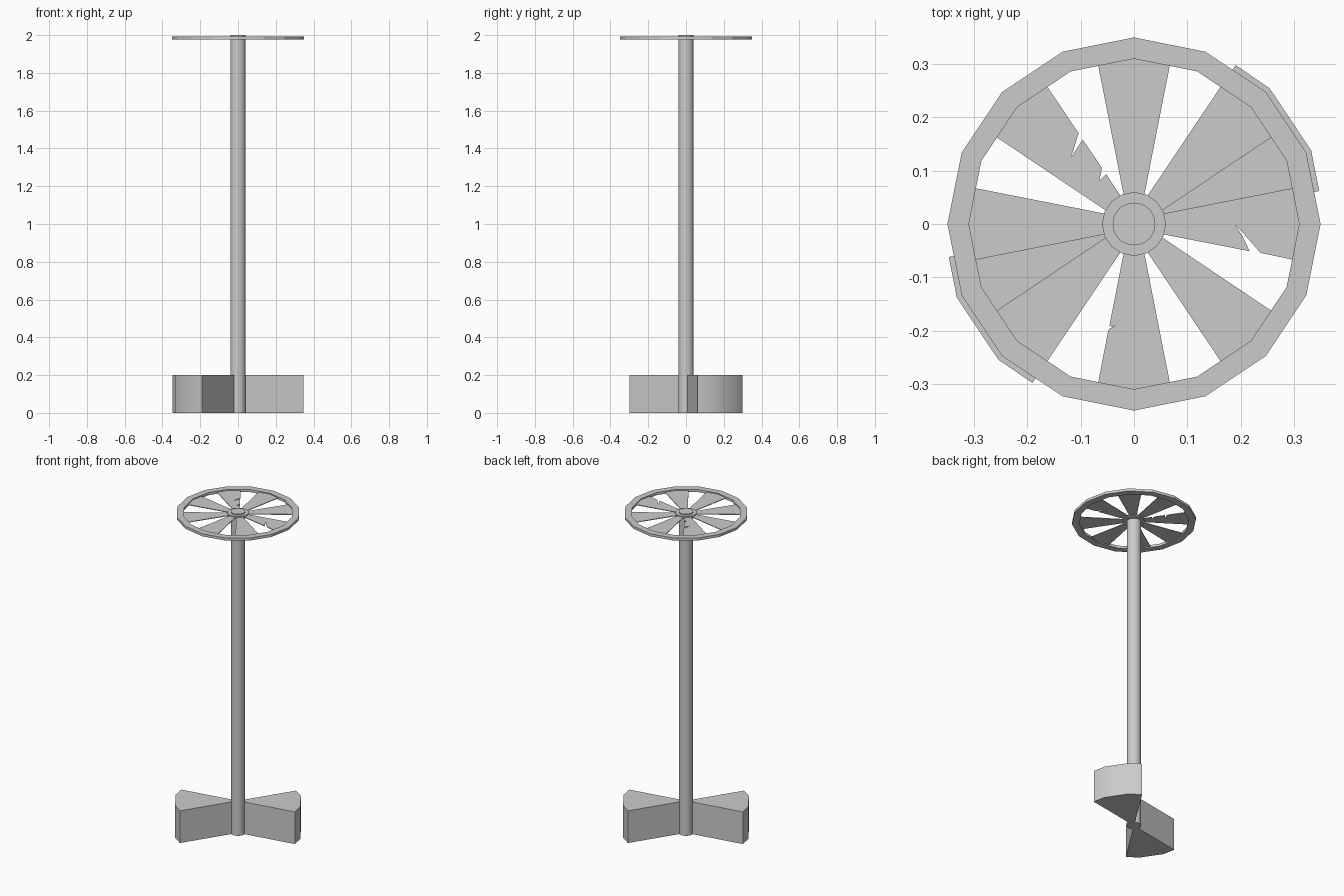
import bpy
from math import sin, cos, radians, pi

if "Cube" in bpy.data.objects:
    bpy.data.objects.remove(bpy.data.objects["Cube"])

ROTOR_BOTTOM, ROTOR_TOP = 1.977, 1.993


def prism(name, outline, z0, z1, smooth=False):
    """Extrude a counter-clockwise 2D outline from z0 to z1."""
    n = len(outline)
    verts = [(x, y, z0) for x, y in outline] + [(x, y, z1) for x, y in outline]
    faces = [tuple(reversed(range(n))), tuple(range(n, 2 * n))]
    faces += [(i, (i + 1) % n, (i + 1) % n + n, i + n) for i in range(n)]
    return finish(name, verts, faces, smooth)


def finish(name, verts, faces, smooth=False):
    mesh = bpy.data.meshes.new(name)
    mesh.from_pydata(verts, [], faces)
    obj = bpy.data.objects.new(name, mesh)
    bpy.context.collection.objects.link(obj)
    if smooth:
        bpy.ops.object.select_all(action='DESELECT')
        obj.select_set(True)
        bpy.context.view_layer.objects.active = obj
        bpy.ops.object.shade_smooth_by_angle(angle=radians(35))
    return obj


def polar(r, degrees):
    return (r * cos(radians(degrees)), r * sin(radians(degrees)))


def circle(r, sides):
    return [polar(r, 360 * i / sides) for i in range(sides)]


# Pole
prism("pole", circle(0.04, 32), 0, 2, True)

# Two opposite foot wedges, cut from a 16-sided disc
wedge = [(0, 0), polar(0.353, 10.1), polar(0.36, 22.5),
         polar(0.36, 45), polar(0.354, 57.4)]
for i in range(2):
    foot = prism(f"foot_wedge_{i + 1}", wedge, 0, 0.2, True)
    foot.rotation_euler.z = pi * i

# Rotor hub
prism("rotor_hub", circle(0.06, 16), ROTOR_BOTTOM, ROTOR_TOP)

# Rotor rim: 16-sided ring with a rectangular section
N = 16
rings = [(0.35, ROTOR_BOTTOM), (0.35, ROTOR_TOP), (0.31, ROTOR_TOP), (0.31, ROTOR_BOTTOM)]
verts = [(*polar(r, 360 * i / N), z) for i in range(N) for r, z in rings]
faces = []
for i in range(N):
    a, b = 4 * i, 4 * ((i + 1) % N)
    for k in range(4):
        m = (k + 1) % 4
        faces.append((a + k, b + k, b + m, a + m))
finish("rotor_rim", verts, faces)

# Eight blades, three of them with torn trailing edges
tears = {
    0: [(0.217, -0.051), (0.203, -0.022), (0.19, -0.002), (0.205, -0.017), (0.237, -0.054)],
    3: [(0.103, -0.029), (0.103, -0.011), (0.117, -0.032),
        (0.180, -0.044), (0.172, -0.005), (0.194, -0.047)],
    6: [(0.190, -0.046), (0.193, -0.042), (0.190, -0.035), (0.198, -0.048)],
}
for i in range(8):
    outline = [(0.04, -0.0165), *tears.get(i, []), (0.312, -0.070),
               (0.312, 0.070), (0.04, 0.0165)]
    blade = prism(f"rotor_blade_{i + 1}", outline, 1.983, 1.987)
    blade.rotation_euler.z = radians(45 * i)
